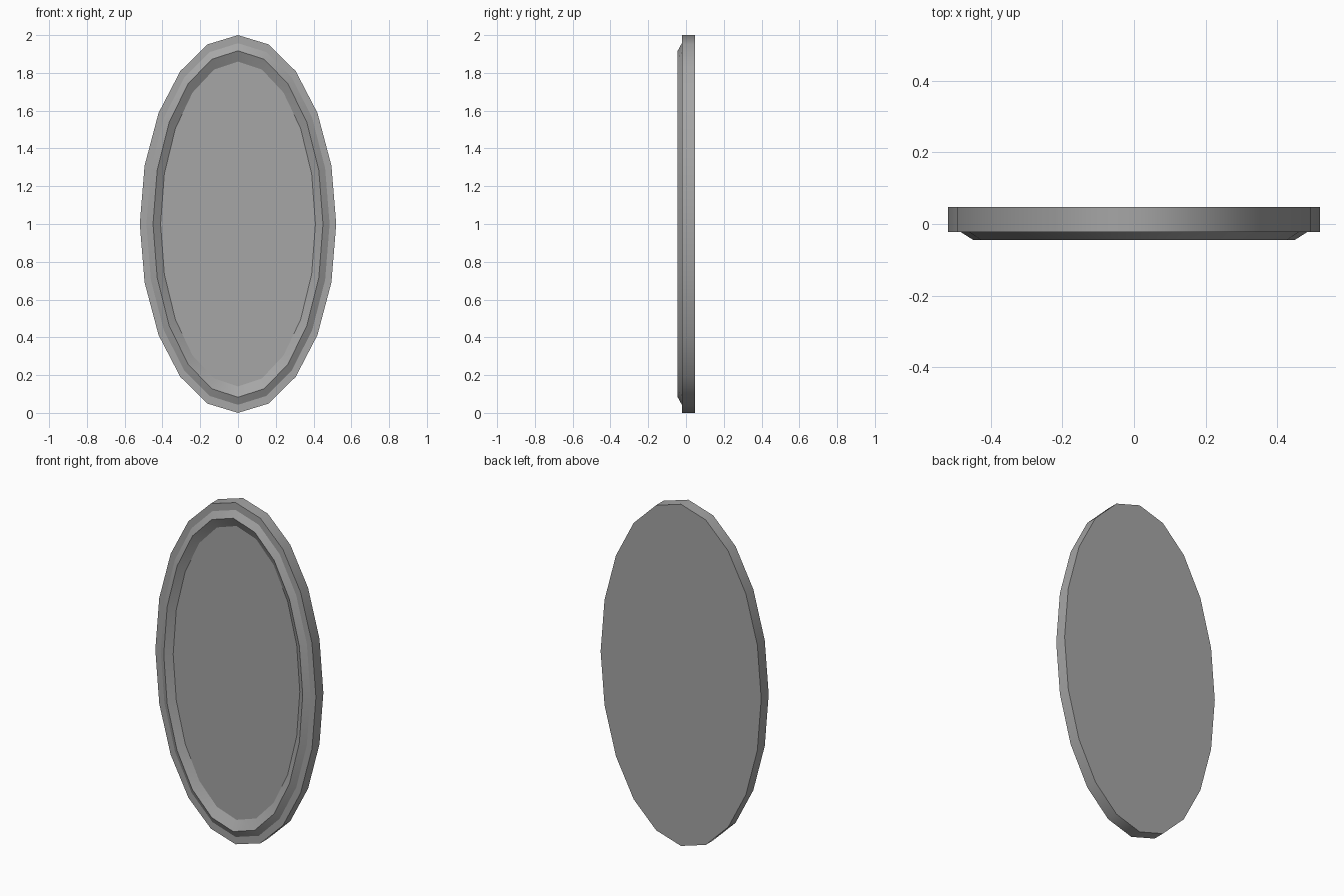
import bpy, bmesh
from math import sin, cos, tau

if "Cube" in bpy.data.objects:
    bpy.data.objects.remove(bpy.data.objects["Cube"])

SIDES = 20

# One plain grey
grey = bpy.data.materials.new("plain_grey")
grey.use_nodes = True
colour = (0.38, 0.38, 0.38, 1)
grey.diffuse_color = colour
grey.node_tree.nodes["Principled BSDF"].inputs["Base Color"].default_value = colour

# Oval cross-sections from back to recessed front: half width, half height, depth
PROFILE = [
    (0.52, 1.0, 0.047),     # back rim
    (0.52, 1.0, -0.022),    # front rim
    (0.485, 0.957, -0.022), # foot of raised ridge
    (0.45, 0.917, -0.044),  # crest of ridge
    (0.41, 0.86, -0.014),   # edge of recessed panel
]


def oval_ring(bm, half_width, half_height, y):
    angles = [tau * i / SIDES for i in range(SIDES)]
    return [bm.verts.new((half_width * sin(a), y, 1 + half_height * cos(a)))
            for a in angles]


bm = bmesh.new()
rings = [oval_ring(bm, *section) for section in PROFILE]

# Walls and slopes between neighbouring ovals
for a, b in zip(rings, rings[1:]):
    for i in range(SIDES):
        j = (i + 1) % SIDES
        bm.faces.new((a[i], a[j], b[j], b[i]))

# Flat back and recessed front panel
bm.faces.new(rings[0])
bm.faces.new(rings[-1])
bmesh.ops.recalc_face_normals(bm, faces=bm.faces)

# Smooth around the oval, crisp along each ring
for face in bm.faces:
    face.smooth = True
for ring in rings:
    for i in range(SIDES):
        bm.edges.get((ring[i], ring[i - 1])).smooth = False

mesh = bpy.data.meshes.new("oval_plaque")
bm.to_mesh(mesh)
bm.free()
mesh.materials.append(grey)
plaque = bpy.data.objects.new("oval_plaque", mesh)
bpy.context.collection.objects.link(plaque)
